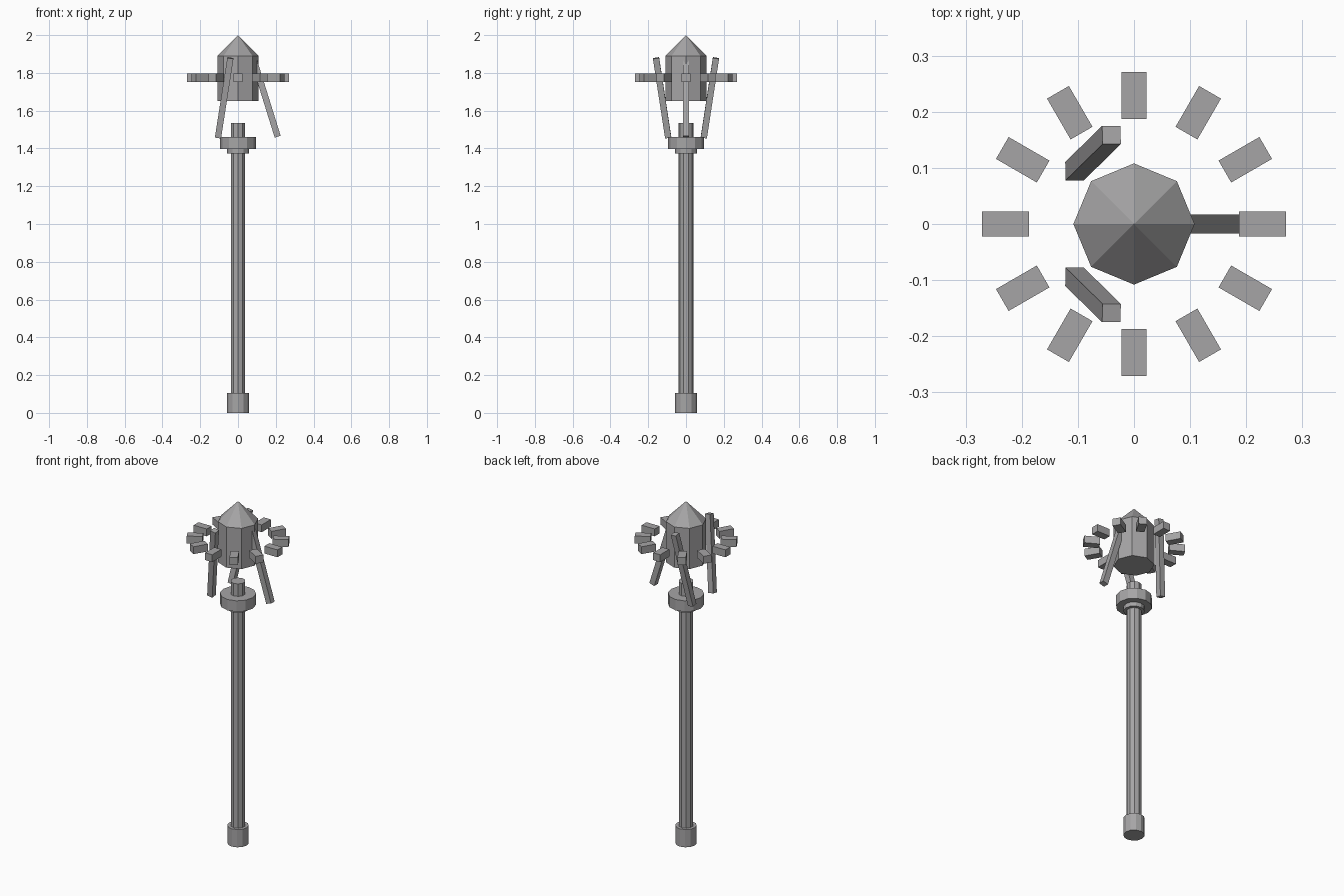
import bpy, math
from mathutils import Matrix, Euler, Vector

if "Cube" in bpy.data.objects:
    bpy.data.objects.remove(bpy.data.objects["Cube"])

stone = bpy.data.materials.new("grey_metal")
stone.diffuse_color = (0.38, 0.375, 0.38, 1)
stone.use_nodes = True
stone.node_tree.nodes["Principled BSDF"].inputs["Base Color"].default_value = stone.diffuse_color


def finish(name):
    ob = bpy.context.object
    ob.name = name
    ob.data.materials.append(stone)
    return ob


def cylinder(name, r, z0, z1, sides, r_top=None):
    """Flat-sided upright cylinder or cone between two heights."""
    bpy.ops.mesh.primitive_cone_add(
        vertices=sides, radius1=r, radius2=r if r_top is None else r_top,
        depth=z1 - z0, location=(0, 0, (z0 + z1) / 2))
    return finish(name)


def box(name, size, loc, rot):
    """Box whose size is baked into its mesh."""
    bpy.ops.mesh.primitive_cube_add(size=1, location=loc, rotation=rot)
    ob = finish(name)
    ob.data.transform(Matrix.Diagonal(Vector((*size, 1))))
    return ob


# Shaft with end cap and collars
cylinder("pommel", 0.057, 0, 0.104, 12)
cylinder("shaft", 0.04, 0.09, 1.40, 10)
cylinder("lower_collar", 0.057, 1.372, 1.41, 12)
cylinder("wide_collar", 0.096, 1.397, 1.461, 12)
cylinder("neck", 0.04, 1.45, 1.534, 10)

# Floating octagonal head with pointed cap
cylinder("head", 0.108, 1.652, 1.89, 8)
cylinder("head_cap", 0.108, 1.89, 2.0, 8, 0)

# Ring of twelve floating blocks
for i in range(12):
    a = math.tau * i / 12
    box(f"ring_block_{i + 1}", (0.084, 0.045, 0.043),
        (0.229 * math.cos(a), 0.229 * math.sin(a), 1.774), (0, 0, a))

# Three leaning prongs around the head
tilts = [(0, -0.302), (-0.15, 0.155), (0.15, 0.155)]
for i, (rx, ry) in enumerate(tilts):
    a = math.tau * i / 3
    box(f"prong_{i + 1}", (0.033, 0.033, 0.431),
        (0.146 * math.cos(a), 0.146 * math.sin(a), 1.668), (rx, ry, 0))
